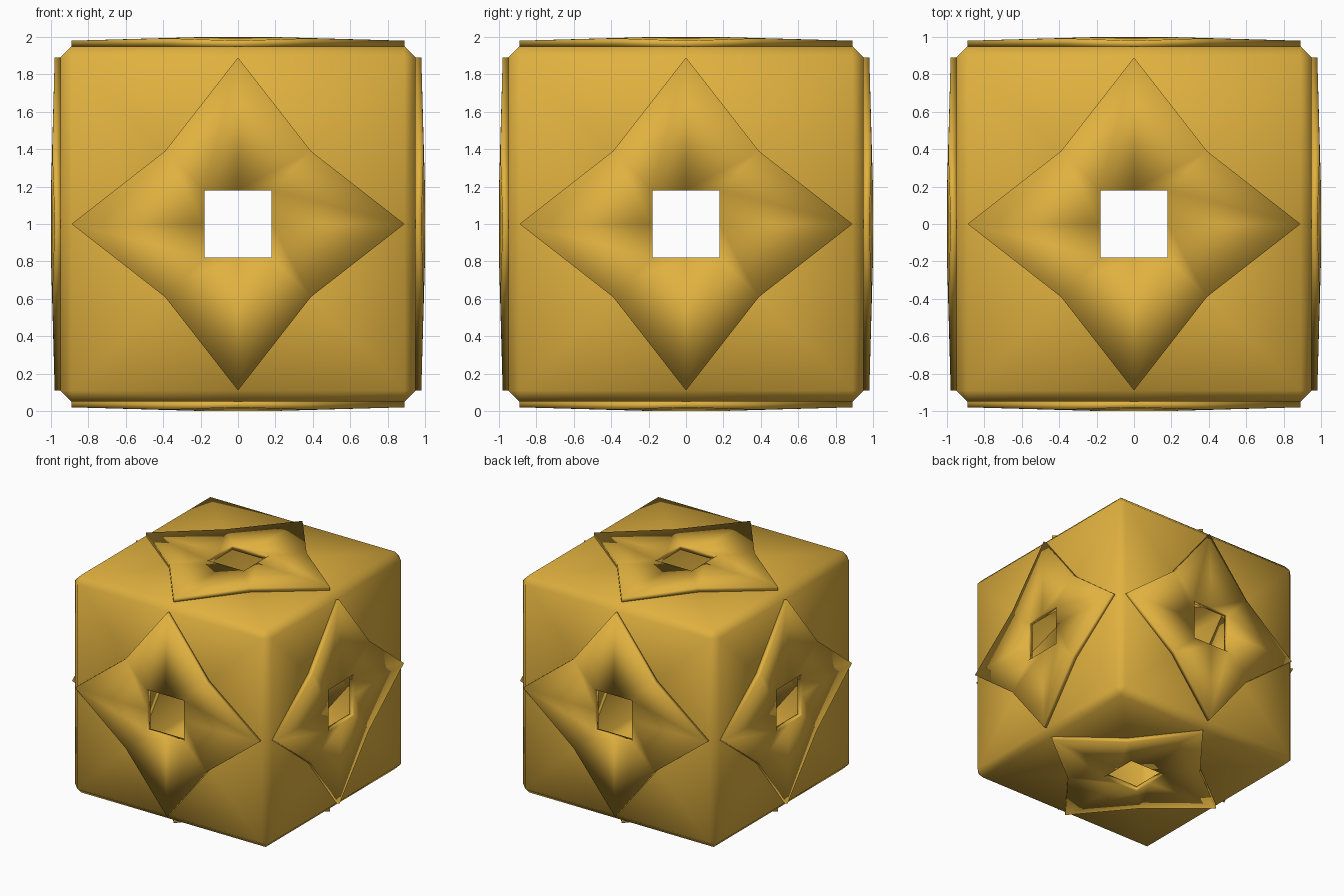
import bpy, bmesh
from mathutils import Vector, Matrix
from itertools import product
from math import pi

if "Cube" in bpy.data.objects:
    bpy.data.objects.remove(bpy.data.objects["Cube"])

gold = bpy.data.materials.new("gold")
gold.diffuse_color = (0.75, 0.44, 0.05, 1)
gold.use_nodes = True
gold.node_tree.nodes["Principled BSDF"].inputs["Base Color"].default_value = gold.diffuse_color

E, B = 0.89, 0.95          # edge of flat area, body half width
IN, HOLE = 0.39, 0.18      # inner star corner, half width of square hole
UP = Matrix.Translation((0, 0, 1))


def finish(name, bm):
    bmesh.ops.remove_doubles(bm, verts=bm.verts, dist=0.0005)
    bmesh.ops.recalc_face_normals(bm, faces=bm.faces)
    bm.transform(UP)
    me = bpy.data.meshes.new(name)
    bm.to_mesh(me)
    bm.free()
    for p in me.polygons:
        p.use_smooth = True
    me.materials.append(gold)
    ob = bpy.data.objects.new(name, me)
    bpy.context.collection.objects.link(ob)
    return ob


# Hollow chamfered cube with a star opening in every side, one octant mirrored
bm = bmesh.new()
for s in product((1, -1), repeat=3):
    def face(pts):
        bm.faces.new([bm.verts.new([a * b for a, b in zip(p, s)]) for p in pts])
    face([(E, E, B), (B, E, E), (E, B, E)])
    for k in range(3):
        def turn(pts):
            return [p[k:] + p[:k] for p in pts]
        face(turn([(E, E, B), (E, 0, B), (IN, IN, B), (0, E, B)]))
        face(turn([(E, E, B), (B, E, E), (B, 0, E), (E, 0, B)]))
finish("body_shell", bm)


# Four-pointed star plate with a square hole
def star_plate(name, rot):
    bm = bmesh.new()
    ring = [(1, 0), (1, 1), (0, 1), (-1, 1), (-1, 0), (-1, -1), (0, -1), (1, -1)]
    loops = []
    for hole, bottom in ((0, 1), (0, 0), (1, 0), (1, 1)):
        loop = []
        for i, (x, y) in enumerate(ring):
            r = HOLE if hole else (IN if i % 2 else E)
            z = 1.0 if hole else (0.993 if i % 2 else 0.98)
            loop.append(bm.verts.new((x * r, y * r, B if bottom else z)))
        loops.append(loop)
    for a, b in zip(loops, loops[1:] + loops[:1]):
        for i in range(8):
            j = (i + 1) % 8
            bm.faces.new((a[i], a[j], b[j], b[i]))
    bm.transform(rot)
    return finish(name, bm)


for name, angle, axis in (("top", 0, 'X'), ("bottom", pi, 'X'), ("front", pi / 2, 'X'),
                          ("back", -pi / 2, 'X'), ("right", pi / 2, 'Y'), ("left", -pi / 2, 'Y')):
    star_plate(name + "_star_plate", Matrix.Rotation(angle, 4, axis))
